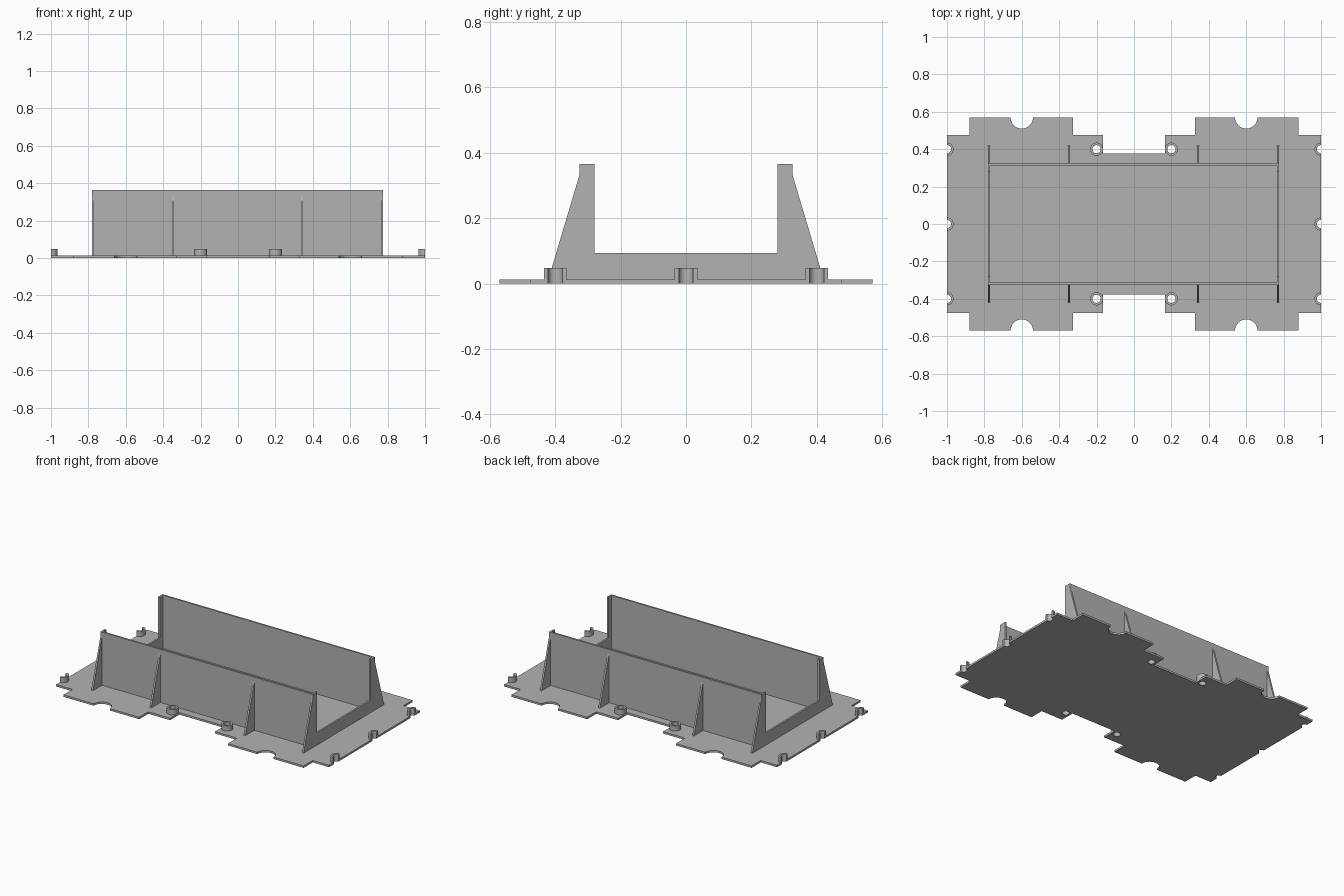
import bpy, math
from mathutils import Matrix

if "Cube" in bpy.data.objects:
    bpy.data.objects.remove(bpy.data.objects["Cube"], do_unlink=True)

grey = bpy.data.materials.new("plain grey")
grey.use_nodes = True
colour = (0.45, 0.45, 0.45, 1)
grey.diffuse_color = colour
grey.node_tree.nodes["Principled BSDF"].inputs["Base Color"].default_value = colour

PLATE_T = 0.013   # plate thickness
WALL_T = 0.012    # wall and rib thickness
BOSS_R, HOLE_R, BOSS_TOP = 0.035, 0.022, 0.048
BOSS_Y = 0.4


def arc(cx, cy, r, start, end, steps=24):
    """Points along an arc, angles in degrees."""
    angles = [math.radians(start + (end - start) * i / steps) for i in range(steps + 1)]
    return [(cx + r * math.cos(a), cy + r * math.sin(a)) for a in angles]


def circle(cx, cy, r):
    return arc(cx, cy, r, 0, 360, 36)[:-1]


def extrude(name, loops, thickness, matrix):
    """Solid from a filled outline (extra loops are holes), centred on its plane."""
    curve = bpy.data.curves.new(name, "CURVE")
    curve.dimensions = "2D"
    curve.fill_mode = "BOTH"
    curve.extrude = thickness / 2
    for loop in loops:
        spline = curve.splines.new("POLY")
        spline.points.add(len(loop) - 1)
        for point, (x, y) in zip(spline.points, loop):
            point.co = (x, y, 0, 1)
        spline.use_cyclic_u = True
    curve.materials.append(grey)
    obj = bpy.data.objects.new(name, curve)
    bpy.context.collection.objects.link(obj)
    obj.matrix_world = matrix
    bpy.ops.object.select_all(action="DESELECT")
    obj.select_set(True)
    bpy.context.view_layer.objects.active = obj
    bpy.ops.object.convert(target="MESH")
    bpy.ops.object.shade_smooth_by_angle(angle=math.radians(30))
    return obj


def lift(z):
    return Matrix.Translation((0, 0, z))


def upright(x):
    """Place a (y, z) profile in the plane at x."""
    return Matrix(((0, 0, 1, x), (1, 0, 0, 0), (0, 1, 0, 0), (0, 0, 0, 1)))


# Base plate: one quarter outline, mirrored round all four corners
quarter = [(1, 0)]
quarter = arc(1, 0, HOLE_R, 180, 90, 12)
quarter += arc(1, BOSS_Y, HOLE_R, 270, 90)
quarter += [(1, 0.475), (0.88, 0.475), (0.88, 0.57)]
quarter += arc(0.6, 0.57, 0.06, 0, -180)
quarter += [(0.325, 0.57), (0.325, 0.475), (0.165, 0.475), (0.165, 0.378)]
half = quarter + [(-x, y) for x, y in reversed(quarter)]
outline = half + [(x, -y) for x, y in reversed(half)][1:-1]
holes = [circle(sx * 0.2, sy * BOSS_Y, HOLE_R) for sx in (-1, 1) for sy in (-1, 1)]
extrude("base_plate", [outline] + holes, PLATE_T, lift(PLATE_T / 2))

# Screw bosses: whole rings inside, half rings on the end edges
boss_h = BOSS_TOP - PLATE_T
boss_z = lift(PLATE_T + boss_h / 2)
for side, sx in (("left", 1), ("right", -1)):
    for end, sy in (("front", -1), ("back", 1)):
        x, y = sx * 0.2, sy * BOSS_Y
        extrude(f"boss_{end}_{side}", [circle(x, y, BOSS_R), circle(x, y, HOLE_R)], boss_h, boss_z)
    for end, y in (("front", -BOSS_Y), ("middle", 0), ("back", BOSS_Y)):
        ring = arc(1, y, BOSS_R, 90, 270) + arc(1, y, HOLE_R, 270, 90)
        extrude(f"edge_boss_{end}_{side}", [[(sx * px, py) for px, py in ring]], boss_h, boss_z)

# Long walls
WALL_OUT, WALL_TOP, RIB_TOP, RIB_FOOT = 0.325, 0.365, 0.335, 0.421
X_MIN, X_MAX = -0.781, 0.776
for end, sy in (("front", -1), ("back", 1)):
    y0, y1 = sy * (WALL_OUT - WALL_T), sy * WALL_OUT
    strip = [(X_MIN, y0), (X_MAX, y0), (X_MAX, y1), (X_MIN, y1)]
    extrude(f"long_wall_{end}", [strip], WALL_TOP - PLATE_T, lift((WALL_TOP + PLATE_T) / 2))

    # Sloped ribs on the outside of each wall
    rib = [(sy * WALL_OUT, PLATE_T), (sy * RIB_FOOT, PLATE_T), (sy * WALL_OUT, RIB_TOP)]
    for side, x in (("right", -0.347), ("left", 0.342)):
        extrude(f"rib_{end}_{side}", [rib], WALL_T, upright(x))

# End walls: low sill between two tall sloped posts
post = [(RIB_FOOT, PLATE_T), (WALL_OUT, RIB_TOP), (WALL_OUT, WALL_TOP), (0.28, WALL_TOP), (0.28, 0.094)]
profile = post + [(-y, z) for y, z in reversed(post)]
for side, x in (("right", X_MIN + WALL_T / 2), ("left", X_MAX - WALL_T / 2)):
    extrude(f"end_wall_{side}", [profile], WALL_T, upright(x))
